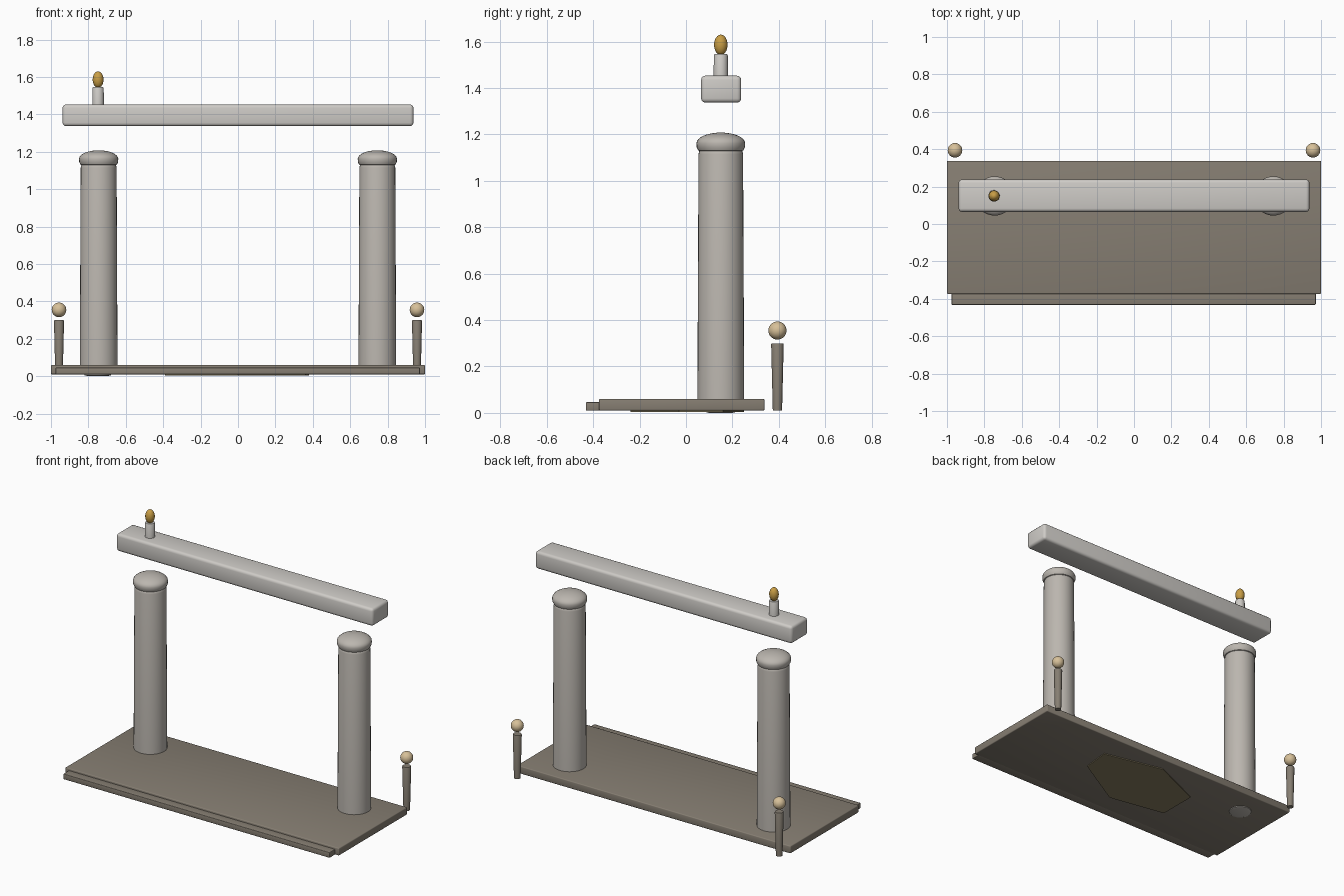
import bpy, bmesh, math

if "Cube" in bpy.data.objects:
    bpy.data.objects.remove(bpy.data.objects["Cube"])


def material(name, rgb):
    m = bpy.data.materials.new(name)
    m.diffuse_color = (*rgb, 1)
    m.use_nodes = True
    m.node_tree.nodes["Principled BSDF"].inputs["Base Color"].default_value = m.diffuse_color
    return m


BASE = material("dark_stone", (0.24, 0.21, 0.17))
STONE = material("pale_stone", (0.50, 0.47, 0.43))
BEAM = material("light_stone", (0.62, 0.60, 0.57))
TAN = material("tan", (0.68, 0.53, 0.32))
GOLD = material("gold", (0.58, 0.34, 0.06))
OLIVE = material("olive", (0.25, 0.21, 0.12))


def finish(name, bm, mat, smooth=True):
    bmesh.ops.recalc_face_normals(bm, faces=bm.faces)
    me = bpy.data.meshes.new(name)
    bm.to_mesh(me)
    bm.free()
    ob = bpy.data.objects.new(name, me)
    bpy.context.collection.objects.link(ob)
    me.materials.append(mat)
    if smooth:
        bpy.ops.object.select_all(action='DESELECT')
        ob.select_set(True)
        bpy.context.view_layer.objects.active = ob
        bpy.ops.object.shade_smooth_by_angle(angle=math.radians(35))
    return ob


def box(name, lo, hi, mat, bevel):
    bm = bmesh.new()
    bmesh.ops.create_cube(bm, size=1)
    for v in bm.verts:
        v.co = [(a + b) / 2 + c * (b - a) for a, b, c in zip(lo, hi, v.co)]
    bmesh.ops.bevel(bm, geom=bm.edges[:], offset=bevel, segments=3,
                    profile=0.5, affect='EDGES')
    return finish(name, bm, mat)


def lathe(name, profile, x, y, mat, sides=32):
    """Closed turned solid from (radius, z) points."""
    bm = bmesh.new()
    rings = []
    for r, z in profile:
        rings.append([bm.verts.new((x + r * math.cos(2 * math.pi * i / sides),
                                    y + r * math.sin(2 * math.pi * i / sides), z))
                      for i in range(sides)])
    for a, b in zip(rings, rings[1:]):
        for i in range(sides):
            j = (i + 1) % sides
            bm.faces.new((a[i], a[j], b[j], b[i]))
    bm.faces.new(rings[0])
    bm.faces.new(rings[-1])
    return finish(name, bm, mat)


def ball(name, centre, radii, mat):
    bm = bmesh.new()
    bmesh.ops.create_uvsphere(bm, u_segments=24, v_segments=16, radius=1)
    for v in bm.verts:
        v.co = [c + r * p for c, r, p in zip(centre, radii, v.co)]
    return finish(name, bm, mat)


# Base slab and front step
box("base_slab", (-1, -0.375, 0.01), (1, 0.338, 0.06), BASE, 0.006)
box("front_step", (-0.975, -0.432, 0.01), (0.972, -0.365, 0.046), BASE, 0.004)

# Thin plate under the base
bm = bmesh.new()
outline = [(0.38, 0.16), (-0.03, 0.25), (-0.39, 0.09),
           (-0.39, -0.17), (0, -0.24), (0.36, -0.03)]
face = bm.faces.new([bm.verts.new((x, y, 0.004)) for x, y in outline])
ext = bmesh.ops.extrude_face_region(bm, geom=[face])
for v in ext["geom"]:
    if isinstance(v, bmesh.types.BMVert):
        v.co.z = 0.02
finish("underside_plate", bm, OLIVE, smooth=False)

# Disc under one column
lathe("underside_disc", [(0.05, 0.0), (0.07, 0.005), (0.07, 0.02)], -0.75, 0.15, STONE)

# Columns with domed caps, and rear posts with balls
dome = [(0.105 * math.cos(t * math.pi / 16), 1.162 + 0.046 * math.sin(t * math.pi / 16))
        for t in range(8)] + [(0.002, 1.208)]
for side, s in (("left", -1), ("right", 1)):
    lathe(side + "_column", [(0.101, 0.04), (0.096, 1.115), (0.093, 1.128), (0.085, 1.137)],
          s * 0.745, 0.15, STONE)
    lathe(side + "_column_cap", [(0.085, 1.125), (0.097, 1.131), (0.104, 1.145)] + dome,
          s * 0.745, 0.15, STONE)
    lathe(side + "_post", [(0.02, 0.01), (0.027, 0.295), (0.025, 0.3)], s * 0.957, 0.394, BASE, 20)
    ball(side + "_post_ball", (s * 0.957, 0.394, 0.355), (0.039,) * 3, TAN)

# Floating beam with candle and flame
box("top_beam", (-0.938, 0.065, 1.337), (0.938, 0.238, 1.453), BEAM, 0.018)
lathe("candle", [(0.031, 1.44), (0.03, 1.54), (0.027, 1.546)], -0.748, 0.15, BEAM, 20)
ball("flame", (-0.748, 0.15, 1.586), (0.029, 0.029, 0.044), GOLD)
